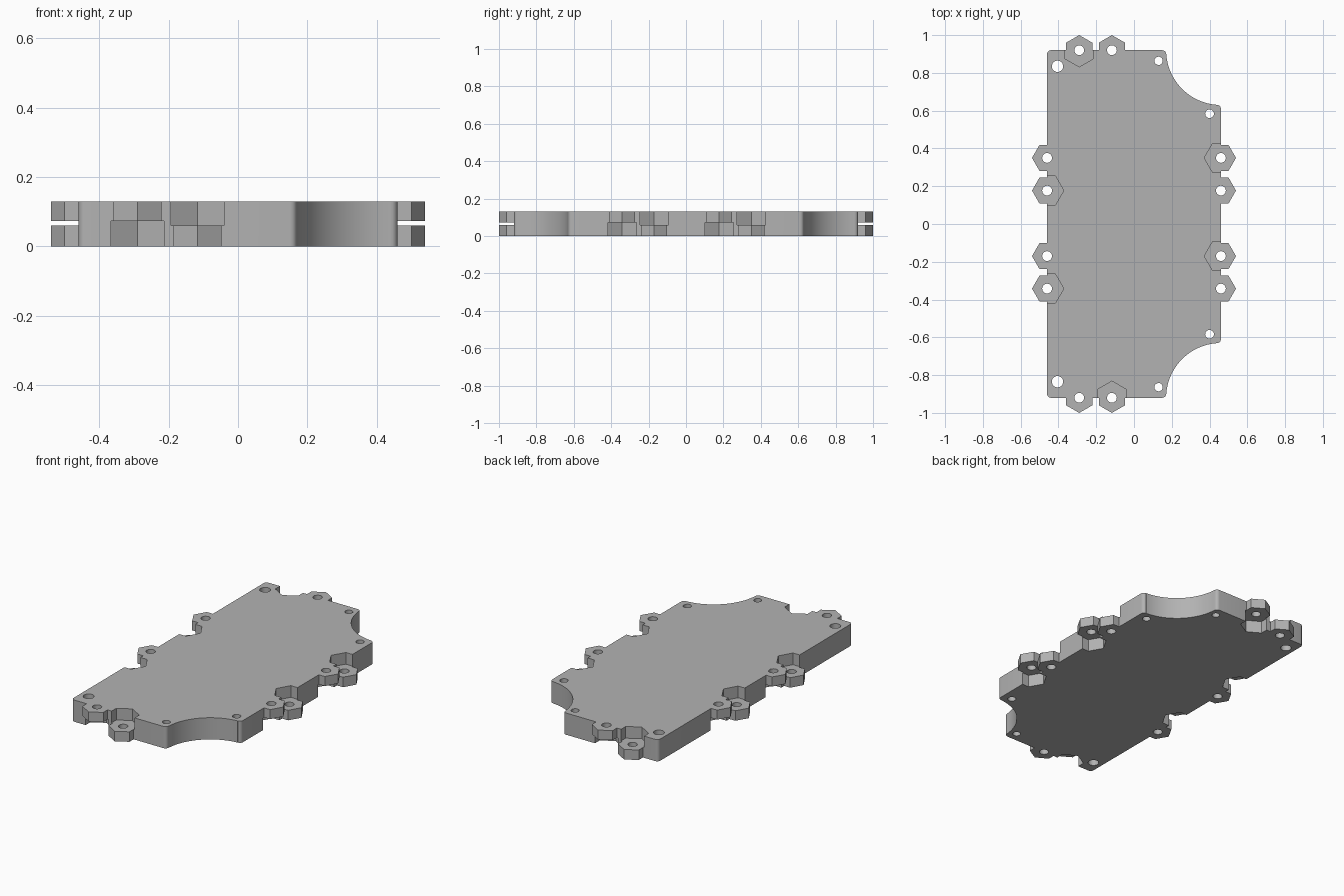
import bpy, bmesh
from math import radians, cos, sin

cube = bpy.data.objects.get("Cube")
if cube:
    bpy.data.objects.remove(cube, do_unlink=True)

TOP = 0.13           # plate thickness
LOW, HIGH = 0.06, 0.073   # top of low tabs, underside of high tabs
EX, EY = 0.46, 0.92  # plate half width and half length
BITE, FILLET = 0.29, 0.02
TAB_R, POCKET_R, HOLE_R = 0.08, 0.088, 0.026

grey = bpy.data.materials.new("plain grey")
grey.use_nodes = True
colour = (0.45, 0.45, 0.45, 1)
grey.diffuse_color = colour
grey.node_tree.nodes["Principled BSDF"].inputs["Base Color"].default_value = colour


def arc(cx, cy, r, start, end, steps):
    angles = [radians(start + (end - start) * i / steps) for i in range(steps + 1)]
    return [(cx + r * cos(a), cy + r * sin(a)) for a in angles]


def polygon(cx, cy, r, sides, turn=0):
    return arc(cx, cy, r, turn, turn + 360, sides)[:-1]


def prisms(name, shapes):
    """One object made of extruded outlines: (points, bottom, top)."""
    bm = bmesh.new()
    for points, z0, z1 in shapes:
        face = bm.faces.new([bm.verts.new((x, y, z0)) for x, y in points])
        up = bmesh.ops.extrude_face_region(bm, geom=[face])["geom"]
        moved = [v for v in up if isinstance(v, bmesh.types.BMVert)]
        bmesh.ops.translate(bm, verts=moved, vec=(0, 0, z1 - z0))
    bmesh.ops.recalc_face_normals(bm, faces=bm.faces)
    mesh = bpy.data.meshes.new(name)
    bm.to_mesh(mesh)
    bm.free()
    mesh.materials.append(grey)
    obj = bpy.data.objects.new(name, mesh)
    bpy.context.collection.objects.link(obj)
    return obj


def combine(target, tool, operation):
    mod = target.modifiers.new(tool.name, "BOOLEAN")
    mod.operation, mod.solver, mod.object = operation, "EXACT", tool
    bpy.context.view_layer.objects.active = target
    bpy.ops.object.modifier_apply(modifier=mod.name)
    bpy.data.objects.remove(tool, do_unlink=True)


# Plate outline: back half, then mirrored to the front
f = FILLET
half = (arc(EX - f, EY - BITE - f, f, 0, 90, 5)
        + arc(EX, EY, BITE, 266, 184, 24)
        + arc(EX - BITE - f, EY - f, f, 0, 90, 5)
        + arc(-EX + f, EY - f, f, 90, 180, 5))
outline = half + [(x, -y) for x, y in reversed(half)]
plate = prisms("mounting_plate", [(outline, 0, TOP)])

# Hexagonal tabs: x, y, turn of the hexagon, and whether it sits high
tabs = []
for i, y in enumerate((0.35, 0.177, -0.17, -0.342)):
    tabs += [(-EX, y, 0, i % 2 == 0), (EX, y, 0, i % 2 == 1)]
for s in (1, -1):
    tabs += [(-0.29, s * EY, 30, s < 0), (-0.117, s * EY, 30, s > 0)]

# Clearance pocket on the opposite half of each tab
pockets = prisms("pockets", [
    (polygon(x, y, POCKET_R, 6, t), *((-0.1, HIGH) if high else (LOW, TOP + 0.1)))
    for x, y, t, high in tabs])
combine(plate, pockets, "DIFFERENCE")

hex_tabs = prisms("hex_tabs", [
    (polygon(x, y, TAB_R, 6, t), *((HIGH, TOP) if high else (0, LOW)))
    for x, y, t, high in tabs])
combine(plate, hex_tabs, "UNION")

# Through holes in the tabs and near the corners
holes = [(x, y, HOLE_R) for x, y, t, high in tabs]
for s in (1, -1):
    holes += [(-0.405, s * 0.835, 0.03), (0.13, s * 0.864, 0.022), (0.40, s * 0.584, 0.023)]
drills = prisms("drills", [(polygon(x, y, r, 24), -0.1, TOP + 0.1) for x, y, r in holes])
combine(plate, drills, "DIFFERENCE")

bpy.ops.object.select_all(action="DESELECT")
plate.select_set(True)
bpy.context.view_layer.objects.active = plate
bpy.ops.object.shade_smooth_by_angle(angle=radians(30))
